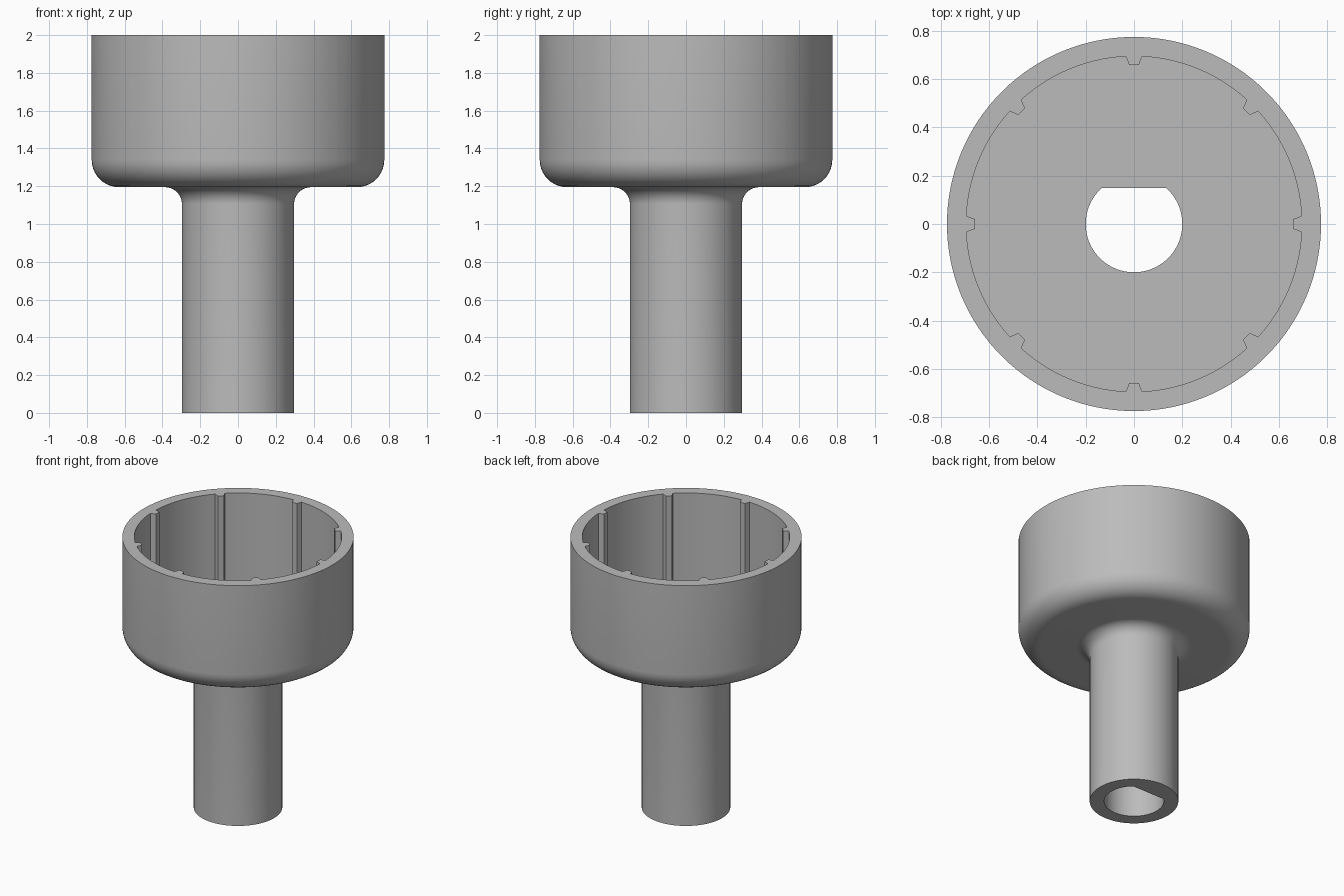
import bpy, bmesh
from math import pi, sin, cos, asin, atan2

cube = bpy.data.objects.get("Cube")
if cube:
    bpy.data.objects.remove(cube, do_unlink=True)

# Main sizes
CUP_R, WALL_R, RIB_R = 0.775, 0.695, 0.658
STEM_R, BORE_R, FLAT_Y = 0.297, 0.2, 0.15
TOP, FLOOR, BASE = 2.0, 1.275, 1.195
CUP_FILLET, STEM_FILLET = 0.145, 0.09
RIBS, ARC_STEPS = 8, 14
RIB_TIP = atan2(0.02, RIB_R)
RIB_FOOT = atan2(0.033, WALL_R)

# Shared angles: rib corners, wall steps between ribs, corners of the bore flat
angles = []
for i in range(RIBS):
    mid, step = i * 2 * pi / RIBS, 2 * pi / RIBS
    angles += [mid - RIB_TIP, mid + RIB_TIP]
    gap = step - 2 * RIB_FOOT
    angles += [mid + RIB_FOOT + gap * k / ARC_STEPS for k in range(ARC_STEPS + 1)]
flat_corner = asin(FLAT_Y / BORE_R)
angles += [flat_corner, pi - flat_corner]
angles.sort()


def ribbed(a):
    """Radius of the cup's inner wall, stepping in at each rib."""
    step = 2 * pi / RIBS
    off = abs((a + step / 2) % step - step / 2)
    return RIB_R / cos(RIB_TIP) if off < RIB_TIP + 0.001 else WALL_R


def bore(a):
    """Radius of the D-shaped bore, with its flat facing the back."""
    return min(BORE_R, FLAT_Y / sin(a)) if sin(a) > 0 else BORE_R


def fillet(cx, cz, r, start, end, n=10):
    steps = [start + (end - start) * k / n for k in range(n + 1)]
    return [(cx + r * cos(t), cz + r * sin(t)) for t in steps]


# Closed section: each entry is (radius or radius rule, height)
section = [(bore, 0), (STEM_R, 0)]
section += fillet(STEM_R + STEM_FILLET, BASE - STEM_FILLET, STEM_FILLET, pi, pi / 2)
section += fillet(CUP_R - CUP_FILLET, BASE + CUP_FILLET, CUP_FILLET, -pi / 2, 0)
section += [(CUP_R, TOP), (ribbed, TOP), (ribbed, FLOOR), (bore, FLOOR)]

# Sweep the section around z
bm = bmesh.new()
rings = []
for radius, z in section:
    ring = []
    for a in angles:
        r = radius(a) if callable(radius) else radius
        ring.append(bm.verts.new((r * cos(a), r * sin(a), z)))
    rings.append(ring)
count = len(angles)
for i, low in enumerate(rings):
    high = rings[(i + 1) % len(rings)]
    for j in range(count):
        k = (j + 1) % count
        bm.faces.new((low[j], low[k], high[k], high[j]))
bmesh.ops.recalc_face_normals(bm, faces=bm.faces)
mesh = bpy.data.meshes.new("ribbed_cup_on_stem")
bm.to_mesh(mesh)
bm.free()

# Single plain grey
grey = bpy.data.materials.new("plain_grey")
grey.use_nodes = True
colour = (0.5, 0.5, 0.5, 1)
grey.diffuse_color = colour
grey.node_tree.nodes["Principled BSDF"].inputs["Base Color"].default_value = colour
mesh.materials.append(grey)

cup = bpy.data.objects.new("ribbed_cup_on_stem", mesh)
bpy.context.collection.objects.link(cup)
bpy.ops.object.select_all(action='DESELECT')
cup.select_set(True)
bpy.context.view_layer.objects.active = cup
bpy.ops.object.shade_smooth_by_angle(angle=pi / 6)
